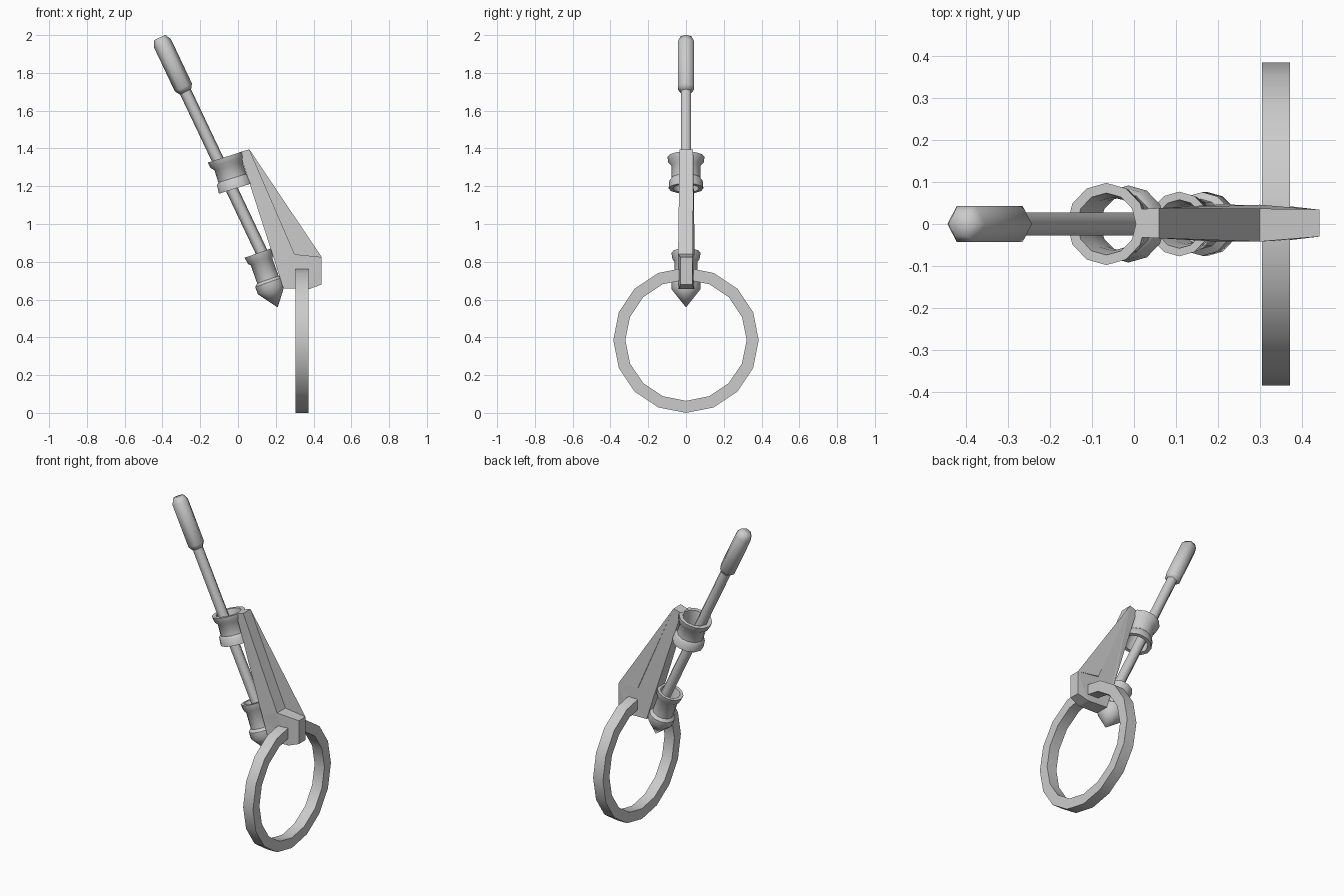
import bpy, bmesh
from math import sin, cos, pi, radians
from mathutils import Matrix

if "Cube" in bpy.data.objects:
    bpy.data.objects.remove(bpy.data.objects["Cube"])


def finish(name, bm, matrix=None, smooth=None):
    bmesh.ops.recalc_face_normals(bm, faces=bm.faces)
    if matrix:
        bm.transform(matrix)
    mesh = bpy.data.meshes.new(name)
    bm.to_mesh(mesh)
    bm.free()
    ob = bpy.data.objects.new(name, mesh)
    bpy.context.collection.objects.link(ob)
    if smooth:
        bpy.ops.object.select_all(action='DESELECT')
        ob.select_set(True)
        bpy.context.view_layer.objects.active = ob
        bpy.ops.object.shade_smooth_by_angle(angle=radians(smooth))
    return ob


def lathe(name, profile, sides, matrix, closed=False, smooth=40):
    """Spin (radius, height) points about z; radius 0 makes a pole."""
    bm = bmesh.new()
    rings = []
    for r, h in profile:
        if r == 0:
            rings.append([bm.verts.new((0, 0, h))] * sides)
        else:
            rings.append([bm.verts.new((r * cos(2 * pi * i / sides), r * sin(2 * pi * i / sides), h))
                          for i in range(sides)])
    pairs = list(zip(rings, rings[1:]))
    if closed:
        pairs.append((rings[-1], rings[0]))
    for a, b in pairs:
        for i in range(sides):
            j = (i + 1) % sides
            bm.faces.new(list(dict.fromkeys((a[i], a[j], b[j], b[i]))))
    return finish(name, bm, matrix, smooth)


def tilted(x, z, degrees):
    return Matrix.Translation((x, 0, z)) @ Matrix.Rotation(radians(-degrees), 4, 'Y')


# Six-sided stick: thin shaft and thicker grip
stick = tilted(-0.278, 1.70, 25.4)
lathe("shaft", [(0, -1.05), (0.032, -1.05), (0.032, 0.03), (0, 0.03)], 6, stick, smooth=65)
lathe("grip", [(0, 0), (0.033, 0), (0.05, 0.025), (0.05, 0.285), (0.032, 0.318), (0, 0.318)],
      6, stick, smooth=65)

# Upper open collar, flared at both ends
lathe("upper_collar",
      [(0.098, 0), (0.094, -0.03), (0.077, -0.05), (0.077, -0.118), (0.088, -0.13), (0.092, -0.175),
       (0.07, -0.175), (0.064, -0.12), (0.064, -0.05), (0.074, 0)],
      12, tilted(-0.066, 1.355, 17.5), closed=True)

# Lower cup with pointed base
lathe("lower_cup",
      [(0, -0.306), (0.076, -0.205), (0.076, -0.165), (0.06, -0.15), (0.06, -0.05), (0.072, -0.035),
       (0.077, 0), (0.058, 0), (0.048, -0.05), (0.048, -0.15), (0, -0.15)],
      12, tilted(0.108, 0.847, 19.5))

# Bracket arm: (x, z, half thickness) outline
outline = [(0.008, 1.38, 0.033), (0.06, 1.395, 0.036), (0.30, 0.84, 0.044), (0.443, 0.825, 0.032),
           (0.443, 0.68, 0.032), (0.375, 0.655, 0.04), (0.24, 0.66, 0.044), (0.195, 0.80, 0.044)]
bm = bmesh.new()
front = [bm.verts.new((x, 0.002 - t, z)) for x, z, t in outline]
back = [bm.verts.new((x, 0.002 + t, z)) for x, z, t in outline]
bm.faces.new(front)
bm.faces.new(back)
for i in range(len(outline)):
    j = (i + 1) % len(outline)
    bm.faces.new((front[i], front[j], back[j], back[i]))
bmesh.ops.triangulate(bm, faces=[f for f in bm.faces if len(f.verts) > 4])
finish("bracket_arm", bm)

# Sixteen-sided hanging ring
lathe("hanging_ring", [(0.385, -0.034), (0.385, 0.034), (0.321, 0.034), (0.321, -0.034)], 16,
      Matrix.Translation((0.339, 0, 0.385)) @ Matrix.Rotation(pi / 2, 4, 'Y'), closed=True)
